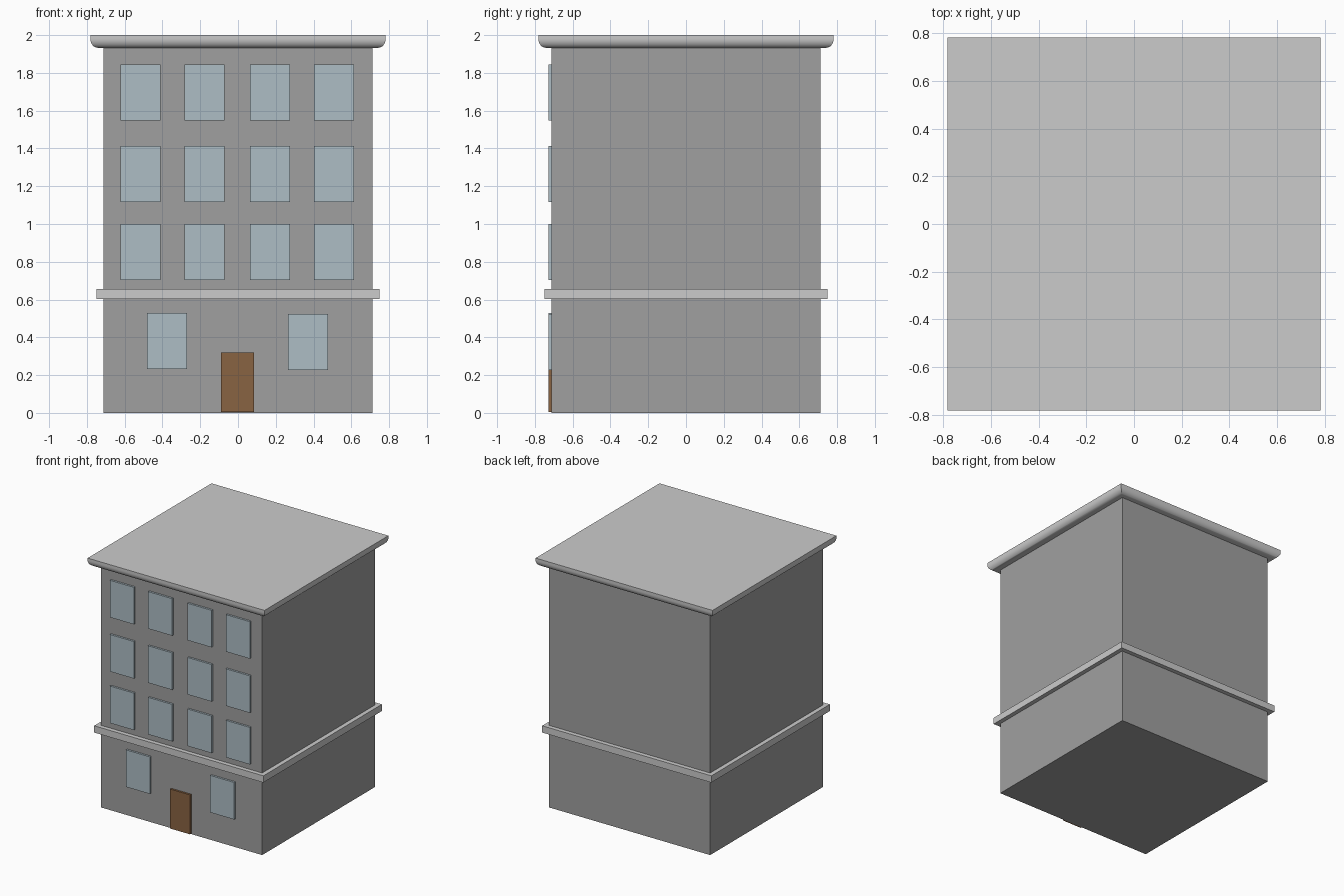
import bpy, bmesh, math

if "Cube" in bpy.data.objects:
    bpy.data.objects.remove(bpy.data.objects["Cube"])


def material(name, rgb):
    m = bpy.data.materials.new(name)
    m.diffuse_color = (*rgb, 1)
    m.use_nodes = True
    m.node_tree.nodes["Principled BSDF"].inputs["Base Color"].default_value = m.diffuse_color
    return m


WALL = material("wall grey", (0.35, 0.35, 0.35))
TRIM = material("trim light grey", (0.60, 0.60, 0.60))
GLASS = material("window pale blue", (0.42, 0.51, 0.56))
WOOD = material("door brown", (0.25, 0.125, 0.055))


def finish(bm, name, mat):
    bmesh.ops.recalc_face_normals(bm, faces=bm.faces)
    me = bpy.data.meshes.new(name)
    bm.to_mesh(me)
    bm.free()
    me.materials.append(mat)
    ob = bpy.data.objects.new(name, me)
    bpy.context.collection.objects.link(ob)
    return ob


def square_stack(name, mat, profile):
    """Square rings of (half width, height), bridged and capped."""
    bm = bmesh.new()
    rings = [[bm.verts.new((sx * h, sy * h, z))
              for sx, sy in ((-1, -1), (1, -1), (1, 1), (-1, 1))] for h, z in profile]
    for a, b in zip(rings, rings[1:]):
        for i in range(4):
            j = (i + 1) % 4
            bm.faces.new((a[i], a[j], b[j], b[i]))
    bm.faces.new(rings[0])
    bm.faces.new(rings[-1])
    return finish(bm, name, mat)


def front_panel(name, mat, x, z, w, h):
    """Shallow box on the front wall, centred at x, standing on z."""
    bm = bmesh.new()
    bmesh.ops.create_cube(bm, size=1)
    bmesh.ops.scale(bm, vec=(w, 0.022, h), verts=bm.verts)
    bmesh.ops.translate(bm, vec=(x, -0.718, z + h / 2), verts=bm.verts)
    return finish(bm, name, mat)


# Main block and ledge above the ground floor
square_stack("walls", WALL, [(0.713, 0), (0.713, 1.94)])
square_stack("ledge", TRIM, [(0.748, 0.602), (0.748, 0.656)])

# Roof slab with a rounded underside
arc = [math.radians(a) for a in range(0, 91, 10)]
cornice = square_stack("roof_cornice", TRIM, [
    (0.742 + 0.040 * math.sin(a), 1.982 - 0.049 * math.cos(a)) for a in arc] + [(0.782, 2.0)])
bpy.context.view_layer.objects.active = cornice
cornice.select_set(True)
bpy.ops.object.shade_smooth_by_angle(angle=math.radians(30))

# Upper windows: three rows of four
for row, z in enumerate((0.704, 1.116, 1.549)):
    for col, x in enumerate((-0.517, -0.178, 0.170, 0.509)):
        front_panel(f"window_{row + 1}_{col + 1}", GLASS, x, z, 0.212, 0.296)

# Ground floor windows and door
front_panel("ground_window_left", GLASS, -0.375, 0.232, 0.212, 0.296)
front_panel("ground_window_right", GLASS, 0.371, 0.227, 0.212, 0.296)
front_panel("door", WOOD, -0.002, 0.004, 0.176, 0.315)
